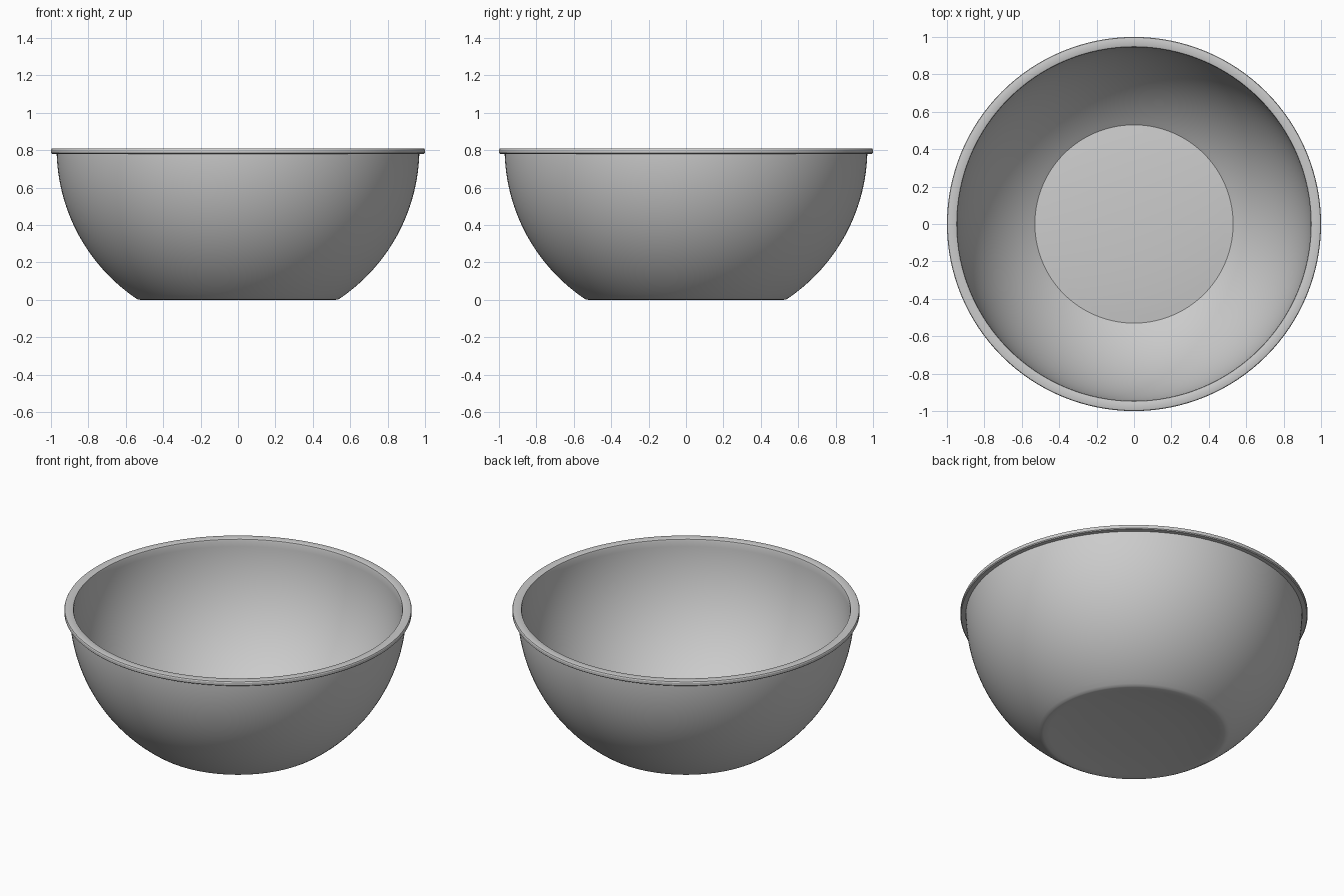
import bpy, bmesh, math

if "Cube" in bpy.data.objects:
    bpy.data.objects.remove(bpy.data.objects["Cube"])


def arc(radius, centre_z, r_start, r_end, steps):
    """Lower-right arc of a sphere profile between two radii from the axis."""
    a0, a1 = (math.acos(r / radius) for r in (r_start, r_end))
    return [(radius * math.cos(a0 + (a1 - a0) * i / steps),
             centre_z - radius * math.sin(a0 + (a1 - a0) * i / steps))
            for i in range(steps + 1)]


def lathe(name, profile, segments=128):
    """Spin an (r, z) profile around the z axis into a closed solid."""
    bm = bmesh.new()
    verts = [bm.verts.new((r, 0, z)) for r, z in profile]
    edges = [bm.edges.new(pair) for pair in zip(verts, verts[1:])]
    bmesh.ops.spin(bm, geom=verts + edges, cent=(0, 0, 0), axis=(0, 0, 1),
                   angle=math.tau, steps=segments, use_duplicate=False)
    bmesh.ops.remove_doubles(bm, verts=bm.verts, dist=1e-5)
    bmesh.ops.recalc_face_normals(bm, faces=bm.faces)
    mesh = bpy.data.meshes.new(name)
    bm.to_mesh(mesh)
    bm.free()
    obj = bpy.data.objects.new(name, mesh)
    bpy.context.collection.objects.link(obj)
    bpy.context.view_layer.objects.active = obj
    obj.select_set(True)
    bpy.ops.object.shade_smooth_by_angle(angle=math.radians(25))
    obj.select_set(False)
    return obj


# Underside: narrow standing ring with a shallow recess pushed upward
underside = [(0, 0.03), (0.15, 0.028), (0.3, 0.022), (0.445, 0.01),
             (0.49, 0.003), (0.52, 0.0), (0.535, 0.002)]

# Outer wall, close to a sphere
outer_wall = arc(0.97, 0.81, 0.55, 0.9695, 28)

# Flat overhanging lip with softened edges
rim = [(0.9695, 0.781), (0.995, 0.781), (1.0, 0.786), (1.0, 0.802),
       (0.997, 0.808), (0.99, 0.81), (0.955, 0.81), (0.948, 0.807)]

# Inner wall and gently domed floor
inner_wall = arc(0.945, 0.81, 0.9449, 0.53, 28)
floor = [(0.49, 0.032), (0.445, 0.037), (0.3, 0.048), (0.15, 0.054), (0, 0.056)]

lathe("mixing_bowl", underside + outer_wall + rim + inner_wall + floor)
